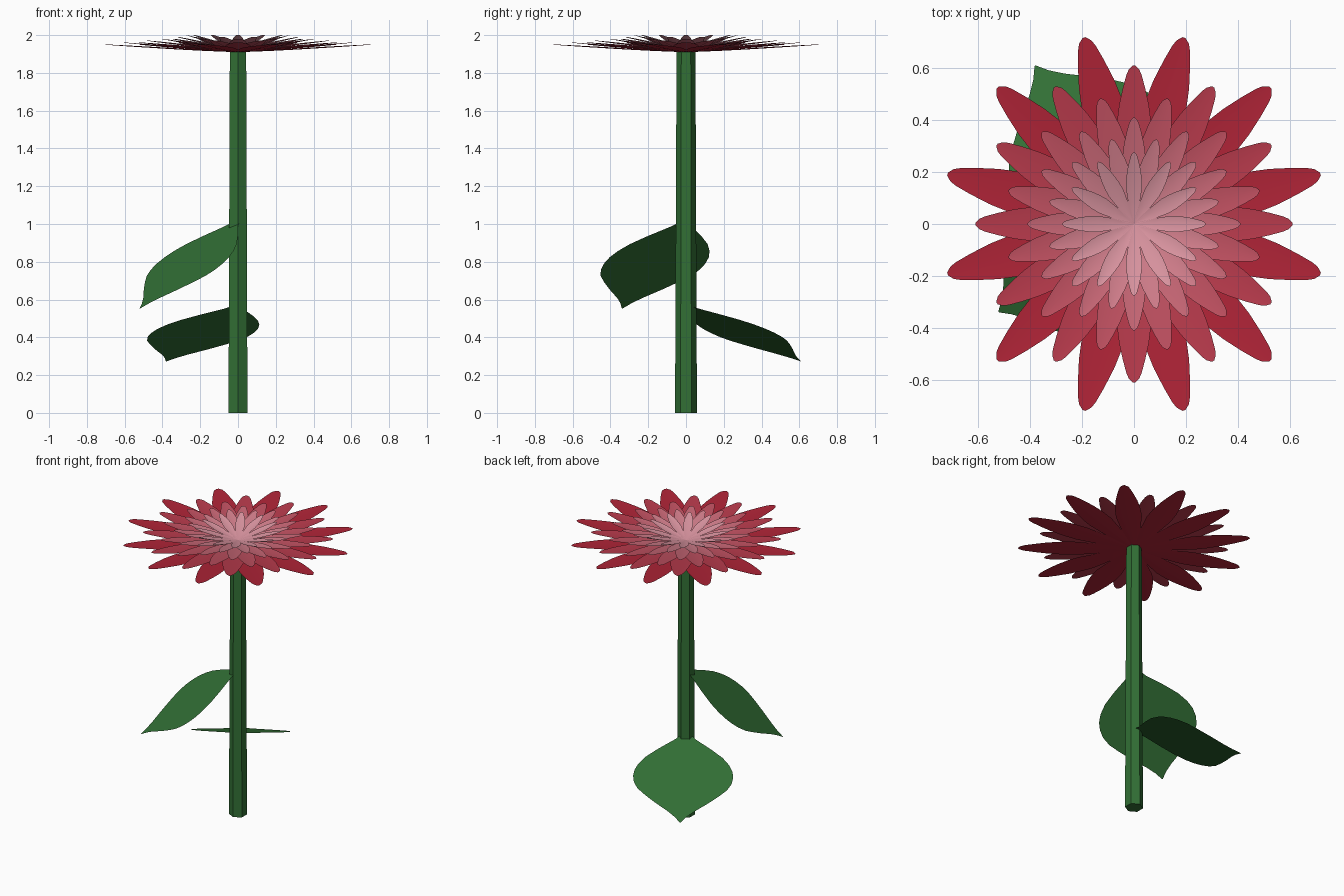
import bpy
import bmesh
from math import radians, pi
from mathutils import Matrix, Vector

cube = bpy.data.objects.get("Cube")
if cube:
    bpy.data.objects.remove(cube, do_unlink=True)


def linear(c):
    c /= 255
    return c / 12.92 if c <= 0.04045 else ((c + 0.055) / 1.055) ** 2.4


def material(name, rgb):
    mat = bpy.data.materials.new(name)
    mat.use_nodes = True
    color = [linear(c) for c in rgb] + [1.0]
    mat.diffuse_color = color
    mat.node_tree.nodes["Principled BSDF"].inputs["Base Color"].default_value = color
    return mat


def finish(bm, name, mat, angle):
    mesh = bpy.data.meshes.new(name)
    bm.to_mesh(mesh)
    bm.free()
    mesh.materials.append(mat)
    obj = bpy.data.objects.new(name, mesh)
    bpy.context.collection.objects.link(obj)
    bpy.ops.object.select_all(action="DESELECT")
    obj.select_set(True)
    bpy.context.view_layer.objects.active = obj
    bpy.ops.object.shade_smooth_by_angle(angle=radians(angle))
    return obj


def add_blade(bm, outline, length, matrix, width=1.0, rise=0.0, fold=0.0):
    """Thin blade along local +x; outline holds (fraction, half width)."""
    rows = []
    for t, half in outline:
        half *= width
        z = rise * t ** 1.3
        rows.append([bm.verts.new(matrix @ Vector((t * length, s * half, z + abs(s) * fold * half)))
                     for s in (-1, 0, 1)])
    for a, b in zip(rows, rows[1:]):
        for i in range(2):
            bm.faces.new((a[i], b[i], b[i + 1], a[i + 1]))


green = material("leaf green", (50, 112, 53))

# Stem: tapered six-sided prism with a corner facing the front
bm = bmesh.new()
bmesh.ops.create_cone(bm, cap_ends=True, segments=6, radius1=0.058, radius2=0.05, depth=1.915,
                      matrix=Matrix.Translation((0, 0, 0.9575)))
if max(abs(v.co.x) for v in bm.verts) > 0.055:
    bmesh.ops.rotate(bm, verts=bm.verts, matrix=Matrix.Rotation(pi / 6, 3, "Z"))
finish(bm, "stem", green, 20)

# Leaves: flat, broad blades sloping down from the stem
LEAF = [(0, 0.02), (0.07, 0.065), (0.18, 0.17), (0.27, 0.245), (0.35, 0.29), (0.42, 0.313),
        (0.49, 0.32), (0.56, 0.312), (0.63, 0.285), (0.7, 0.235), (0.78, 0.17), (0.88, 0.08),
        (0.94, 0.035), (1, 0.002)]
for name, azimuth, slope, height in (("upper_leaf", 213, 37, 1.02), ("lower_leaf", 122, 22.5, 0.57)):
    bm = bmesh.new()
    place = (Matrix.Translation((0, 0, height)) @ Matrix.Rotation(radians(azimuth), 4, "Z")
             @ Matrix.Rotation(radians(slope), 4, "Y"))
    add_blade(bm, LEAF, 0.777, place)
    finish(bm, name, green, 30)

# Flower head: six rings of twelve petals, smaller, paler and steeper inward
PETAL = [(0, 0.008), (0.12, 0.03), (0.3, 0.06), (0.5, 0.083), (0.62, 0.082), (0.75, 0.07),
         (0.86, 0.052), (0.94, 0.036), (0.975, 0.025), (1, 0.006)]
RINGS, PETALS = 6, 12
outer, inner = (176, 36, 55), (218, 148, 160)
names = ("red", "rose red", "deep rose", "rose", "soft pink", "pale pink")
for ring in range(RINGS):
    f = ring / (RINGS - 1)
    scale = 0.82 ** ring
    base = 1.91 + 0.004 * ring
    tip = 1.95 + 0.05 * f
    mat = material(names[ring] + " petal", [a + (b - a) * f for a, b in zip(outer, inner)])
    bm = bmesh.new()
    for k in range(PETALS):
        turn = 2 * pi / PETALS * (k + (0.5 if ring % 2 == 0 else 0))
        place = Matrix.Translation((0, 0, base)) @ Matrix.Rotation(turn, 4, "Z")
        add_blade(bm, PETAL, 0.742 * scale, place, width=scale, rise=tip - base,
                  fold=0.06 + 0.14 * f)
    finish(bm, "petal_ring_%d" % (ring + 1), mat, 30)
